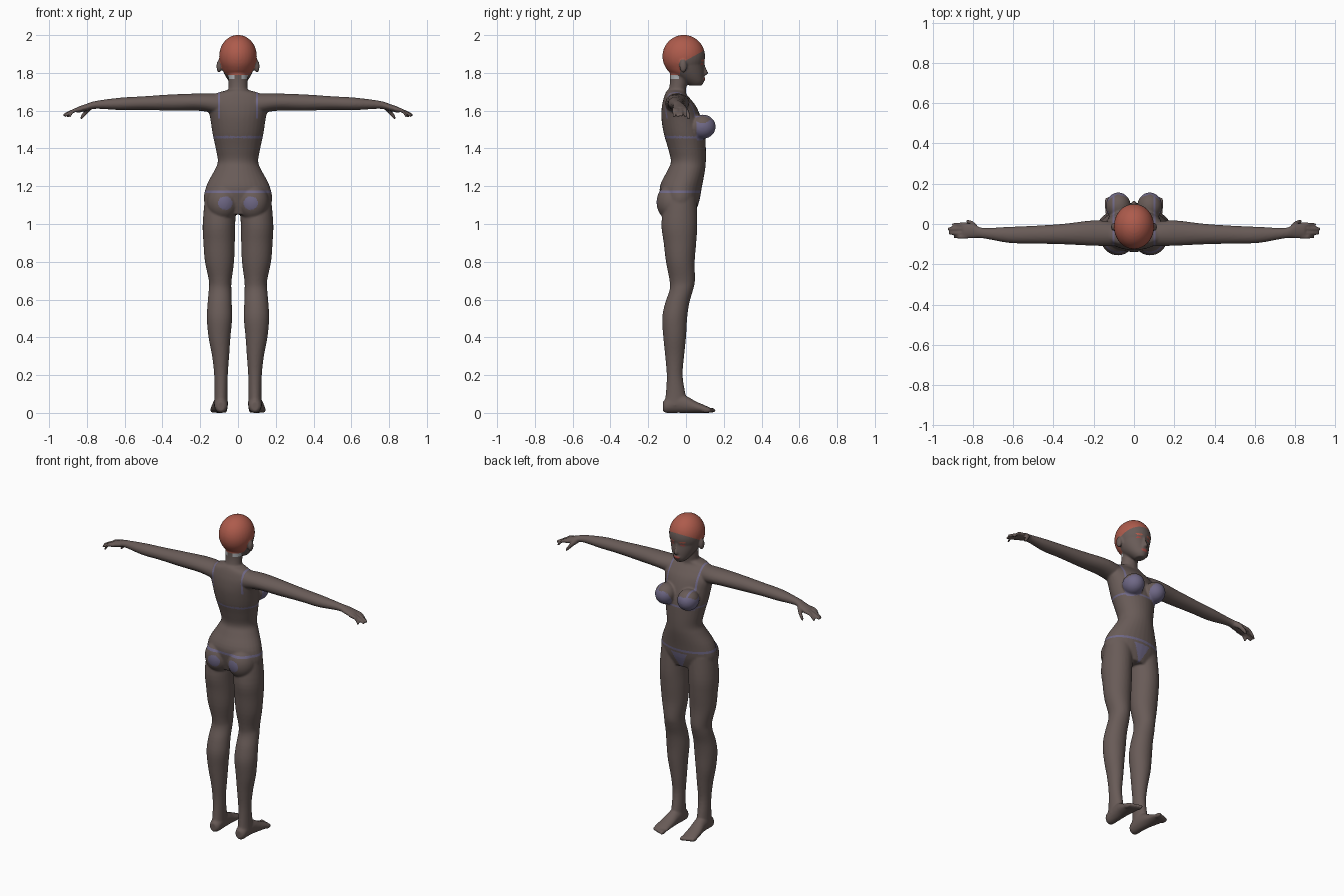
import bpy, bmesh, math
from mathutils import Matrix

# ---------- helpers ----------
def material(name, rgb):
    m = bpy.data.materials.new(name)
    m.diffuse_color = (*rgb, 1)
    return m

MATS = [material("skin", (0.14, 0.105, 0.096)), material("red hair", (0.42, 0.105, 0.072)),
        material("violet cloth", (0.16, 0.14, 0.24)), material("pale nape", (0.42, 0.43, 0.45)),
        material("red lips", (0.33, 0.07, 0.06))]
SKIN, HAIR, CLOTH, NAPE, LIPS = range(5)

def spline(rows, n=4):
    """Catmull-Rom interpolation of the section rows."""
    out = []
    for i in range(len(rows) - 1):
        p0, p1 = rows[max(i - 1, 0)], rows[i]
        p2, p3 = rows[i + 1], rows[min(i + 2, len(rows) - 1)]
        for k in range(n):
            t = k / n
            out.append([0.5 * (2*b + (c - a)*t + (2*a - 5*b + 4*c - d)*t*t + (3*b - a - 3*c + d)*t**3)
                        for a, b, c, d in zip(p0, p1, p2, p3)])
    return out + [list(rows[-1])]

def loft(bm, axis, rows, side=1, seg=32):
    """Elliptical sections (position, centre a, centre b, radius a, radius b) along an axis."""
    rings = []
    for t, a, b, ra, rb in spline(rows):
        ring = []
        for k in range(seg):
            w = 2 * math.pi * k / seg
            u, v = a + ra * math.cos(w), b + rb * math.sin(w)
            x, y, z = {'x': (t, u, v), 'y': (u, t, v), 'z': (u, v, t)}[axis]
            ring.append(bm.verts.new((x * side, y, z)))
        rings.append(ring)
    for p, q in zip(rings, rings[1:]):
        for k in range(seg):
            bm.faces.new((p[k], p[(k + 1) % seg], q[(k + 1) % seg], q[k]))
    bm.faces.new(rings[0])
    bm.faces.new(rings[-1])

def blob(bm, co, radii):
    bmesh.ops.create_uvsphere(bm, u_segments=32, v_segments=20, radius=1,
                              matrix=Matrix.Translation(co) @ Matrix.Diagonal((*radii, 1)))

def front_back(z, rx, back, front):
    return (z, 0, (back + front) / 2, rx, (front - back) / 2)

bm = bmesh.new()

# ---------- torso and neck ----------
loft(bm, 'z', [front_back(*r) for r in (
    (1.05, .14, -.11, .045), (1.12, .18, -.13, .07), (1.20, .168, -.138, .085),
    (1.28, .127, -.10, .10), (1.33, .107, -.08, .105), (1.40, .118, -.095, .105),
    (1.48, .135, -.118, .10), (1.56, .147, -.13, .08), (1.62, .16, -.128, .055),
    (1.66, .15, -.12, .025), (1.69, .12, -.11, .0), (1.708, .06, -.10, .0))])
loft(bm, 'z', [front_back(*r) for r in (
    (1.64, .07, -.115, .01), (1.70, .053, -.095, .0), (1.75, .05, -.085, .005), (1.82, .052, -.085, .01))])

# ---------- head ----------
blob(bm, (0, -.012, 1.888), (.1, .113, .113))
loft(bm, 'z', [front_back(*r) for r in (
    (1.732, .026, .02, .082), (1.75, .044, -.01, .094), (1.775, .062, -.05, .096),
    (1.81, .080, -.095, .096), (1.85, .092, -.115, .093), (1.90, .094, -.115, .096), (1.94, .08, -.09, .078))])
loft(bm, 'z', [(1.787, 0, .092, .016, .014), (1.80, 0, .096, .015, .021),
               (1.825, 0, .092, .009, .014), (1.86, 0, .088, .007, .008)])       # nose
blob(bm, (0, .092, 1.768), (.024, .012, .011))                                   # mouth

for s in (-1, 1):
    blob(bm, (s * .1, -.015, 1.835), (.014, .02, .034))                          # ear
    blob(bm, (s * .078, .088, 1.515), (.062, .069, .064))                        # breast
    blob(bm, (s * .08, -.07, 1.115), (.085, .086, .10))                          # buttock
    # arm and palm
    loft(bm, 'x', [(.10, -.05, 1.635, .06, .055), (.20, -.045, 1.645, .063, .046),
                   (.35, -.05, 1.643, .051, .043), (.50, -.053, 1.64, .044, .036),
                   (.62, -.054, 1.636, .040, .033), (.75, -.045, 1.631, .026, .021),
                   (.80, -.035, 1.618, .036, .019), (.85, -.032, 1.604, .038, .016)], s)
    # fingers and thumb
    for y, tip, drop in ((-.003, .905, .035), (-.024, .925, .03), (-.045, .92, .032), (-.064, .895, .035)):
        loft(bm, 'x', [(.83, y, 1.608, .011, .012), (.87, y, 1.600, .0105, .011),
                       (tip - .008, y, 1.608 - drop, .009, .010), (tip, y, 1.605 - drop, .006, .007)], s, 12)
    loft(bm, 'x', [(.775, -.025, 1.618, .014, .014), (.80, .0, 1.598, .014, .016),
                   (.825, .012, 1.57, .010, .015), (.835, .014, 1.558, .007, .010)], s, 12)
    # leg
    loft(bm, 'z', [(1.14, .09, -.03, .085, .085), (1.0, .101, -.035, .086, .095),
                   (.9, .100, -.032, .083, .086), (.8, .098, -.03, .077, .076),
                   (.7, .094, -.02, .060, .067), (.65, .095, -.025, .060, .062),
                   (.58, .097, -.047, .064, .064), (.5, .098, -.06, .067, .066),
                   (.4, .098, -.06, .058, .060), (.3, .092, -.06, .045, .050),
                   (.2, .09, -.06, .036, .042), (.1, .09, -.055, .035, .052),
                   (.04, .091, -.055, .037, .062)], s)
    # foot and toes
    loft(bm, 'y', [(-.122, .09, .035, .018, .025), (-.105, .09, .037, .033, .037),
                   (-.05, .09, .05, .037, .05), (.0, .093, .045, .039, .045),
                   (.05, .098, .031, .043, .031), (.1, .101, .02, .045, .02), (.125, .102, .014, .042, .014)], s)
    for k in range(5):
        blob(bm, (s * (.07 + .0165 * k), .131 - .006 * k, .014), (.0125 - .0008 * k, .026, .014))

bmesh.ops.recalc_face_normals(bm, faces=bm.faces[:])
raw = bpy.data.meshes.new("body_parts")
bm.to_mesh(raw)
bm.free()

# ---------- fuse the parts into one smooth skin ----------
body = bpy.data.objects.new("body", raw)
bpy.context.collection.objects.link(body)
fuse = body.modifiers.new("fuse", 'REMESH')
fuse.mode, fuse.voxel_size = 'VOXEL', .0058
relax = body.modifiers.new("relax", 'SMOOTH')
relax.factor, relax.iterations = .5, 5
bpy.context.view_layer.update()
skin = bpy.data.meshes.new_from_object(body.evaluated_get(bpy.context.evaluated_depsgraph_get()))
body.modifiers.clear()
body.data = skin
skin.materials.clear()
for m in MATS:
    skin.materials.append(m)

# ---------- clean colour borders, then colours by rule ----------
bm = bmesh.new()
bm.from_mesh(skin)
SLOPE = .55
for co, no in (((0, 0, 1.866), (0, -SLOPE, 1)), ((0, 0, 1.79), (0, 0, 1)), ((0, 0, 1.768), (0, 0, 1)),
               ((0, 0, 1.164), (0, 0, 1)), ((0, 0, 1.178), (0, 0, 1)),
               ((.096, 0, 0), (1, 0, 0)), ((-.096, 0, 0), (1, 0, 0)),
               ((.107, 0, 0), (1, 0, 0)), ((-.107, 0, 0), (1, 0, 0))):
    bmesh.ops.bisect_plane(bm, geom=bm.verts[:] + bm.edges[:] + bm.faces[:], dist=1e-6,
                           plane_co=co, plane_no=no)

def within(a, b, ca, cb, ra, rb):
    return ((a - ca) / ra) ** 2 + ((b - cb) / rb) ** 2 < 1

def colour(c):
    x, y, z = abs(c.x), c.y, c.z
    if z > 1.73:                                            # head
        ear = x > .088 and within(y, z, -.015, 1.835, .024, .038)
        if not ear and z > 1.79 and (z > 1.866 + SLOPE * y if y > -.025 else True) and y < .11:
            if y > -.025 or y < -.03 or z > 1.85:
                return HAIR
        if 1.768 < z < 1.79 and y < -.04 and x > .018:
            return NAPE
        if y > .05 and within(x, z, .036, 1.866, .02, .005):  # brows
            return HAIR
        if y > .05 and within(x, z, .036, 1.845, .014, .006):  # eyes
            return LIPS
        if y > .08 and within(x, z, 0, 1.768, .022, .009):
            return LIPS
        return SKIN
    if x < .2 and z > 1.4:                                  # bra
        if y > .055 and within(x, z, .085, 1.5, .062, .058) and z < 1.55:
            return CLOTH
        if .096 < x < .107 and (z > 1.56 if y < 0 else z > 1.54):
            return CLOTH
        if 1.455 < z < 1.467 and x < .16:
            return CLOTH
    if 1.0 < z < 1.2:                                       # briefs
        if 1.164 < z < 1.178:
            return CLOTH
        if y < -.1 and within(x, z, .068, 1.11, .038, .036):
            return CLOTH
        if y > -.02 and 1.05 < z < 1.15 and x < (z - 1.04) * .5:
            return CLOTH
    return SKIN

for f in bm.faces:
    f.smooth = True
    f.material_index = colour(f.calc_center_median())
bm.to_mesh(skin)
bm.free()
bpy.data.meshes.remove(raw)
